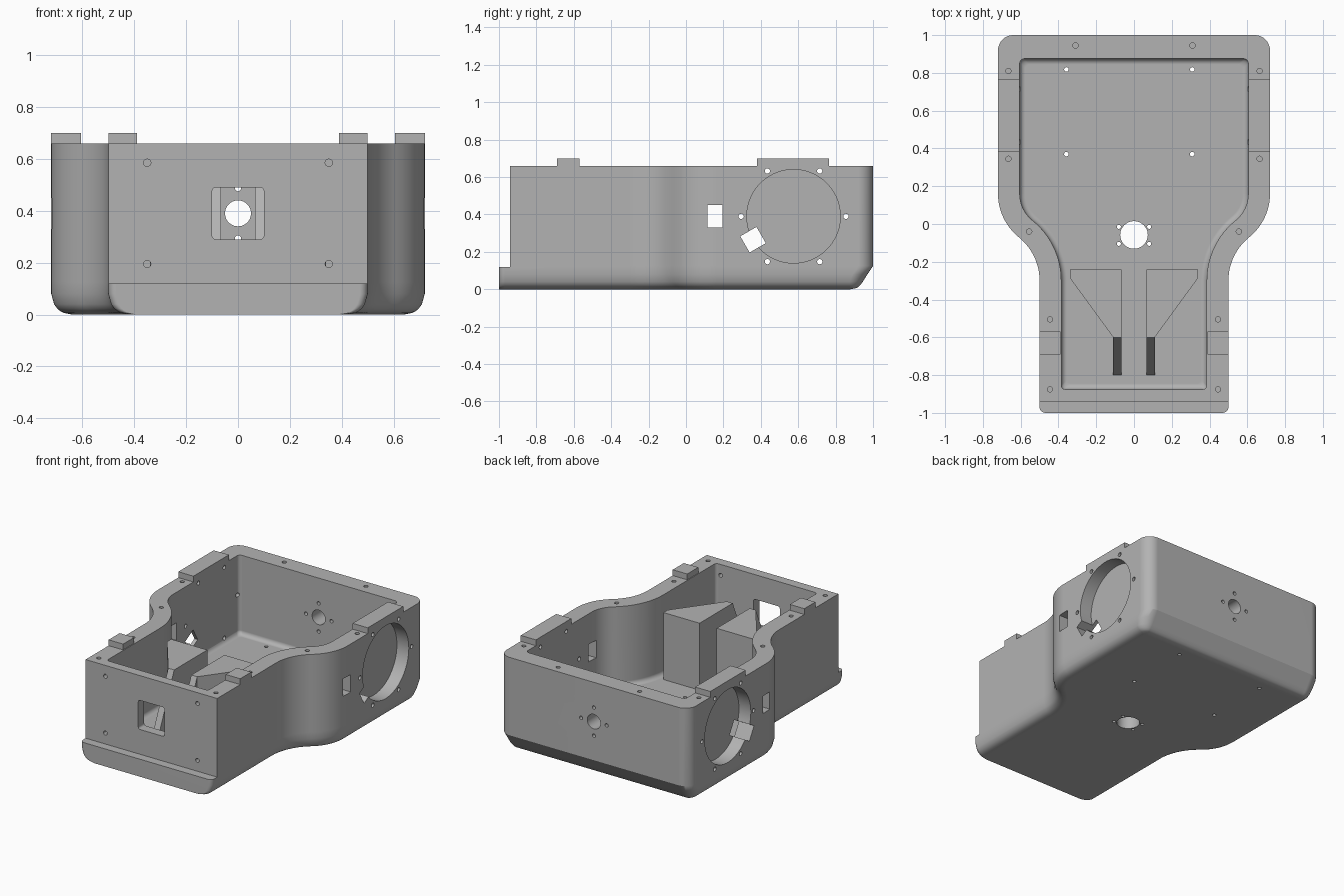
import bpy, bmesh, math
from mathutils import Matrix, Vector

old = bpy.data.objects.get("Cube")
if old:
    bpy.data.objects.remove(old)

grey = bpy.data.materials.new("matte grey")
grey.use_nodes = True
grey.diffuse_color = (0.45, 0.45, 0.45, 1)
grey.node_tree.nodes["Principled BSDF"].inputs["Base Color"].default_value = grey.diffuse_color

cutters = bpy.data.collections.new("cutters")
bpy.context.scene.collection.children.link(cutters)
TOP, FLOOR = 0.66, 0.115


def loft(name, rings, cutter=False):
    """Skin a stack of equal-length rings and cap both ends."""
    bm = bmesh.new()
    loops = [[bm.verts.new(p) for p in ring] for ring in rings]
    n = len(loops[0])
    for a, b in zip(loops, loops[1:]):
        for i in range(n):
            j = (i + 1) % n
            bm.faces.new((a[i], a[j], b[j], b[i]))
    bm.faces.new(loops[0])
    bm.faces.new(loops[-1])
    bmesh.ops.recalc_face_normals(bm, faces=bm.faces)
    mesh = bpy.data.meshes.new(name)
    bm.to_mesh(mesh)
    bm.free()
    mesh.materials.append(grey)
    obj = bpy.data.objects.new(name, mesh)
    (cutters if cutter else bpy.context.scene.collection).objects.link(obj)
    obj.hide_render = cutter
    return obj


def box(name, x, y, z, cutter=False):
    return loft(name, [[(x[0], y[0], h), (x[1], y[0], h), (x[1], y[1], h), (x[0], y[1], h)] for h in z], cutter)


def drill(axis, centre, start, end, radius, sides=24):
    """Round cutter along an axis; centre holds the other two coordinates in order."""
    rings = []
    for t in (start, end):
        ring = []
        for i in range(sides):
            a = math.tau * i / sides
            p = [centre[0] + radius * math.cos(a), centre[1] + radius * math.sin(a)]
            p.insert("xyz".index(axis), t)
            ring.append(p)
        rings.append(ring)
    return loft("hole_cutter", rings, True)


def arc(cx, cy, r, a0, a1, steps):
    return [(cx + r * math.cos(math.radians(a0 + (a1 - a0) * i / steps)),
             cy + r * math.sin(math.radians(a0 + (a1 - a0) * i / steps))) for i in range(steps + 1)]


def outline(d, front, back, rf, rb, z):
    """Bottle-shaped plan, inset by d, with S-curved flanks."""
    R, bend = 0.295, 51.2
    half = arc(0.5 - d - rf, front + rf, rf, -90, 0, 5)
    half += arc(0.795, -0.3, R + d, 180, 180 - bend, 16)
    half += arc(0.425, 0.16, R - d, -bend, 0, 16)[1:]
    half += arc(0.72 - d - rb, back - rb, rb, 0, 90, 8)
    return [(x, y, z) for x, y in half] + [(-x, y, z) for x, y in reversed(half)]


# Shell with rounded bottom edge and sloped lower back
levels = [(0, 0.08, 0.12), (0.006, 0.05, 0.09), (0.013, 0.035, 0.078), (0.023, 0.023, 0.068),
          (0.04, 0.011, 0.055), (0.08, 0, 0.03), (0.125, 0, 0), (TOP, 0, 0)]
housing = loft("housing", [outline(d, -1, 1 - b, 0.03, max(0.02, 0.08 - d), z) for z, d, b in levels])

# Cavity with a filleted floor
rings = []
for i in range(6):
    a = math.pi / 2 * i / 5
    d, z = 0.03 * (1 - math.sin(a)), FLOOR + 0.03 * (1 - math.cos(a))
    rings.append(outline(0.115 + d, -0.875 + d, 0.875 - d, 0.02, 0.025, z))
rings.append([(x, y, 0.8) for x, y, z in rings[-1]])
loft("cavity_cutter", rings, True)

# Step above the front lip, and the front window
box("step_cutter", (-1, 1), (-1.1, -0.94), (0.12, 0.9), True)
corners = [(0.085, 0.475, 0), (-0.085, 0.475, 90), (-0.085, 0.305, 180), (0.085, 0.305, 270)]
shape = [p for x, z, a in corners for p in arc(x, z, 0.015, a, a + 90, 4)]
loft("window_cutter", [[(x, y, z) for x, z in shape] for y in (-1.05, -0.85)], True)

# Side windows, round recesses, keyed notches and their screw holes
box("side_window_cutter", (-1, 1), (0.115, 0.195), (0.33, 0.45), True)
hub = Vector((0, 0.575, 0.39))
turn = Matrix.Rotation(math.radians(30), 3, "X")
square = [(-0.3, -0.05), (-0.2, -0.05), (-0.2, 0.05), (-0.3, 0.05)]
loft("notch_cutter", [[hub + turn @ Vector((x, y, z)) for y, z in square] for x in (-1, 1)], True)
for s in (-1, 1):
    drill("x", hub.yz, s * 0.63, s * 0.9, 0.25, 72)
for i in range(6):
    a = math.radians(60 * i)
    drill("x", (hub.y + 0.28 * math.cos(a), hub.z + 0.28 * math.sin(a)), -1, 1, 0.014)

# Back wall port and front plate screws
drill("y", (0, 0.39), 0.8, 1.1, 0.05, 40)
for dx, dz in ((0.097, 0), (-0.097, 0), (0, 0.097), (0, -0.097)):
    drill("y", (dx, 0.39 + dz), 0.8, 1.1, 0.012)
for s in (-1, 1):
    for z in (0.195, 0.585):
        drill("y", (s * 0.35, z), -1.1, -0.8, 0.014)
    # Blind screw holes in the rim
    for x, y in ((0.31, 0.945), (0.665, 0.81), (0.665, 0.345), (0.555, -0.04), (0.445, -0.505), (0.445, -0.875)):
        drill("z", (s * x, y), TOP - 0.1, 0.8, 0.014)

# Floor port with its four screws and two shallow side pockets
drill("z", (0, -0.058), -0.1, 0.4, 0.073, 48)
for s in (-1, 1):
    drill("z", (s * 0.075, -0.058), 0.15, 0.4, 0.025)
    for y in (-0.015, -0.105):
        drill("z", (s * 0.08, y), -0.1, 0.4, 0.011)
mount = box("floor_mount", (-0.115, 0.115), (-0.16, 0.045), (FLOOR - 0.01, 0.2))
box("mount_pocket_cutter", (-0.1, 0.1), (-0.145, 0.03), (0.175, 0.3), True)

# Tapered bosses on the floor, drilled through
carved = [housing, mount]
for x in (-0.358, 0.308):
    for y in (0.37, 0.818):
        rings = [[(px, py, z) for px, py in arc(x, y, r, 0, 345, 23)]
                 for r, z in ((0.034, FLOOR - 0.005), (0.03, 0.14), (0.022, 0.2))]
        carved.append(loft("floor_boss", rings))
        drill("z", (x, y), -0.1, 0.4, 0.012)

# Carve every part with the shared cutters
for obj in carved:
    mod = obj.modifiers.new("carve", "BOOLEAN")
    mod.operand_type = "COLLECTION"
    mod.collection = cutters
    mod.solver = "EXACT"
    bpy.context.view_layer.objects.active = obj
    bpy.ops.object.modifier_apply(modifier=mod.name)
for obj in list(cutters.objects):
    bpy.data.objects.remove(obj)
bpy.data.collections.remove(cutters)

# Rim tabs, wedge blocks and sloped fins on both sides
for s, side in ((1, "left"), (-1, "right")):
    box(side + "_rear_tab", (s * 0.605, s * 0.72), (0.38, 0.765), (TOP - 0.01, 0.7))
    box(side + "_front_tab", (s * 0.39, s * 0.5), (-0.69, -0.57), (TOP - 0.01, 0.7))
    plan = [(0.065, -0.24), (0.34, -0.24), (0.34, -0.285), (0.11, -0.6), (0.065, -0.6)]
    loft(side + "_wedge_block", [[(s * x, y, z) for x, y in plan] for z in (FLOOR - 0.01, 0.575)])
    slope = [(-0.59, 0.105), (-0.8, 0.105), (-0.8, FLOOR), (-0.6, 0.575), (-0.59, 0.575)]
    loft(side + "_sloped_fin", [[(s * x, y, z) for y, z in slope] for x in (0.065, 0.11)])

# Smooth the rounded parts, keeping edges crisp
for obj in carved:
    bpy.ops.object.select_all(action="DESELECT")
    obj.select_set(True)
    bpy.context.view_layer.objects.active = obj
    bpy.ops.object.shade_smooth_by_angle(angle=math.radians(30))
    obj.modifiers.new("even_normals", "WEIGHTED_NORMAL").keep_sharp = True
